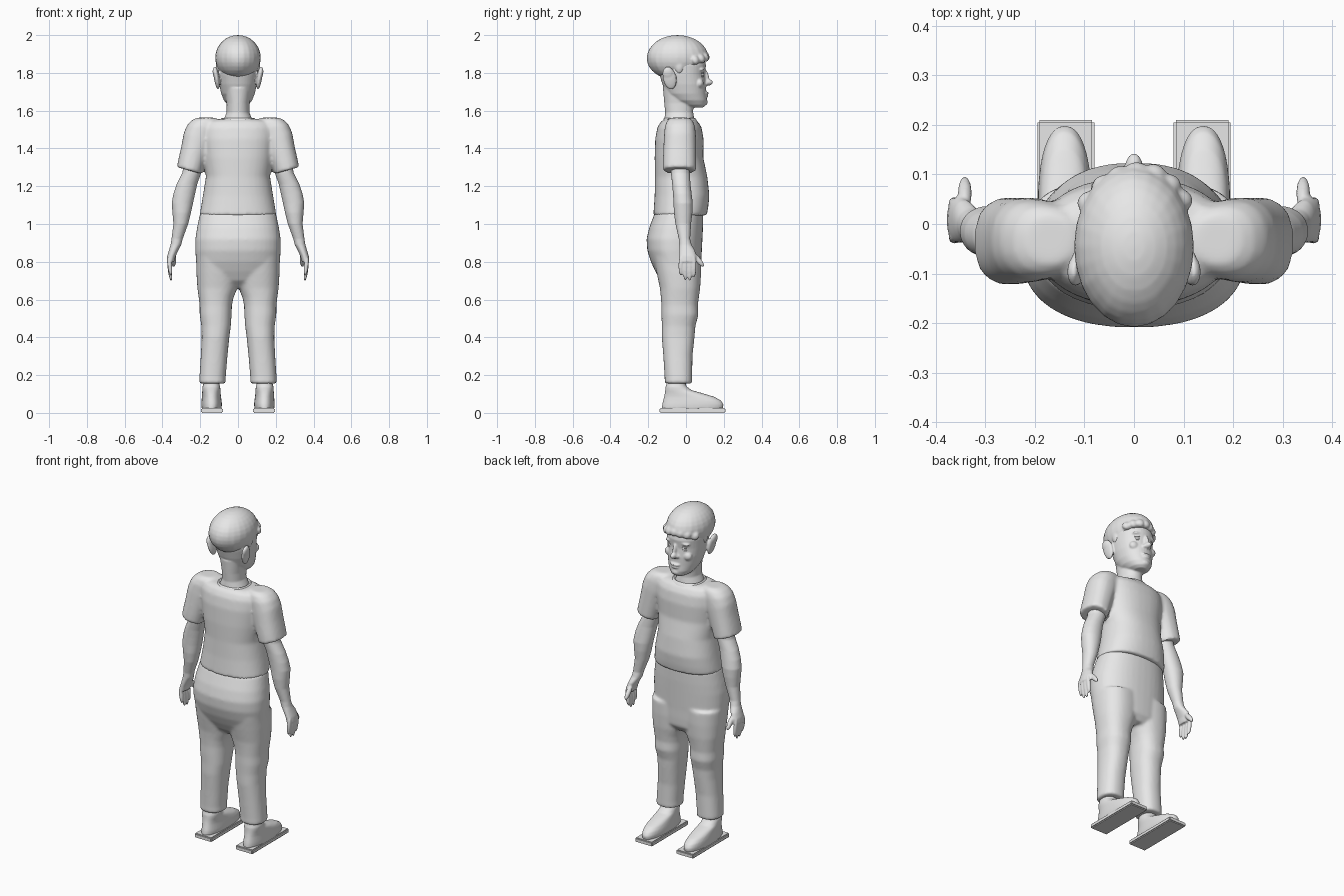
import bpy, bmesh, math
from mathutils import Matrix, Vector, Euler

clay = bpy.data.materials.new("light_grey")
clay.diffuse_color = (0.8, 0.8, 0.8, 1)


def loft(bm, rings, side=1, n=40, power=2.3):
    """Stack of rounded rings: (z, x0, x1, y0, y1, optional slope in x)."""
    loops = []
    for z, x0, x1, y0, y1, *slope in rings:
        k = slope[0] if slope else 0
        loop = []
        for i in range(n):
            a = math.tau * i / n
            c, s = math.cos(a), math.sin(a)
            dx = math.copysign(abs(c) ** (2 / power), c) * (x1 - x0) / 2
            dy = math.copysign(abs(s) ** (2 / power), s) * (y1 - y0) / 2
            loop.append(bm.verts.new((side * ((x0 + x1) / 2 + dx), (y0 + y1) / 2 + dy, z + k * dx)))
        loops.append(loop)
    for a, b in zip(loops, loops[1:]):
        for i in range(n):
            j = (i + 1) % n
            bm.faces.new((a[i], a[j], b[j], b[i]))
    bm.faces.new(loops[0][::-1])
    bm.faces.new(loops[-1])


def ball(bm, loc, radii, rot=(0, 0, 0)):
    m = Matrix.LocRotScale(Vector(loc), Euler([math.radians(r) for r in rot]), Vector(radii))
    return bmesh.ops.create_uvsphere(bm, u_segments=24, v_segments=16, radius=1, matrix=m)["verts"]


def finish(name, bm, voxel=0, smooth=0, mirror=False, angle=50):
    """Make the object, fuse its overlapping pieces and mirror it."""
    bmesh.ops.recalc_face_normals(bm, faces=bm.faces)
    me = bpy.data.meshes.new(name)
    bm.to_mesh(me)
    bm.free()
    me.materials.append(clay)
    ob = bpy.data.objects.new(name, me)
    bpy.context.collection.objects.link(ob)
    bpy.ops.object.select_all(action='DESELECT')
    ob.select_set(True)
    bpy.context.view_layer.objects.active = ob
    if voxel:
        r = ob.modifiers.new("fuse", 'REMESH')
        r.mode = 'VOXEL'
        r.voxel_size = voxel
        s = ob.modifiers.new("soften", 'SMOOTH')
        s.factor, s.iterations = 0.5, smooth
    if mirror:
        ob.modifiers.new("mirror", 'MIRROR').use_mirror_merge = False
    for m in list(ob.modifiers):
        bpy.ops.object.modifier_apply(modifier=m.name)
    bpy.ops.object.shade_smooth_by_angle(angle=math.radians(angle))
    return ob


# Shirt: body and two sleeves
bm = bmesh.new()
loft(bm, [(1.045, -.203, .203, -.173, .11), (1.09, -.196, .196, -.17, .118),
          (1.15, -.186, .186, -.166, .124), (1.25, -.17, .17, -.164, .113),
          (1.35, -.182, .182, -.166, .092), (1.45, -.195, .195, -.163, .093),
          (1.51, -.195, .195, -.152, .083), (1.54, -.18, .18, -.135, .065),
          (1.555, -.13, .13, -.115, .045)])
for s in (1, -1):
    loft(bm, [(1.283, .192, .324, -.122, .053, .28), (1.33, .178, .314, -.122, .053, .28),
              (1.39, .16, .3, -.12, .053, .3), (1.46, .135, .287, -.117, .053, .3),
              (1.515, .12, .268, -.112, .048, .15), (1.548, .11, .244, -.1, .036, .03),
              (1.563, .12, .215, -.08, .016)], s)
finish("shirt", bm, .01, 5)

# Trousers: hips and two legs
bm = bmesh.new()
loft(bm, [(.66, -.1, .1, -.09, .05), (.7, -.19, .19, -.135, .077), (.75, -.215, .215, -.163, .08),
          (.8, -.222, .222, -.186, .081), (.86, -.226, .226, -.205, .084),
          (.92, -.226, .226, -.209, .087), (.98, -.217, .217, -.195, .09),
          (1.06, -.2, .2, -.165, .092)])
for s in (1, -1):
    loft(bm, [(.155, .064, .206, -.113, .033), (.19, .065, .204, -.113, .033),
              (.3, .056, .197, -.12, .034), (.4, .046, .192, -.128, .045),
              (.46, .038, .194, -.128, .05), (.52, .034, .203, -.13, .066),
              (.57, .032, .203, -.13, .063), (.61, .024, .208, -.133, .068),
              (.66, .004, .215, -.138, .075), (.74, -.01, .22, -.155, .08),
              (.82, -.01, .222, -.17, .08)], s)
finish("trousers", bm, .009, 5)

# Bare arm with hand, fingers and thumb
bm = bmesh.new()
loft(bm, [(.8, .338, .378, -.036, .052), (.83, .33, .375, -.038, .055),
          (.86, .316, .366, -.038, .048), (.89, .3, .357, -.037, .03),
          (.92, .293, .352, -.038, .022), (1.0, .264, .342, -.056, .027),
          (1.06, .249, .347, -.064, .034), (1.11, .238, .351, -.066, .036),
          (1.16, .227, .342, -.069, .03), (1.21, .216, .325, -.073, .024),
          (1.27, .195, .295, -.08, .02), (1.36, .19, .28, -.08, .02)], n=32, power=2.1)
for y, tip in ((-.027, .725), (-.004, .7), (.02, .697), (.042, .717)):
    ball(bm, (.361, y, (.83 + tip) / 2), (.0115, .013, (.83 - tip) / 2), (0, 6, 0))
ball(bm, (.341, .062, .812), (.014, .015, .05), (40, 0, 0))
finish("arm", bm, .005, 3, mirror=True)

# Shoe upper
bm = bmesh.new()
loft(bm, [(.02, .088, .192, -.128, .195), (.045, .085, .194, -.126, .199),
          (.065, .087, .193, -.121, .186), (.085, .09, .191, -.116, .15),
          (.105, .092, .19, -.112, .085), (.12, .093, .189, -.11, .03),
          (.14, .094, .188, -.108, .003), (.146, .098, .184, -.104, 0),
          (.18, .099, .183, -.1, -.003)])
finish("shoe", bm, .006, 3, mirror=True)

# Flat sole
bm = bmesh.new()
bmesh.ops.create_cube(bm, size=1, matrix=Matrix.LocRotScale(
    Vector((.1375, .035, .013)), None, Vector((.115, .35, .026))))
bmesh.ops.bevel(bm, geom=bm.edges[:], offset=.005, segments=2, affect='EDGES')
finish("sole", bm, mirror=True)

# Head with neck, face and ears
bm = bmesh.new()
loft(bm, [(1.51, -.1, .1, -.125, .06), (1.55, -.078, .078, -.115, .045),
          (1.59, -.06, .06, -.11, .038), (1.64, -.06, .06, -.115, .04),
          (1.72, -.07, .07, -.122, .03)], power=2.1)
loft(bm, [(1.617, -.032, .032, .015, .09), (1.63, -.055, .055, -.03, .106),
          (1.655, -.075, .075, -.075, .111), (1.69, -.089, .089, -.105, .107),
          (1.74, -.1, .1, -.125, .106), (1.79, -.106, .106, -.14, .1),
          (1.84, -.109, .109, -.15, .106), (1.89, -.1, .1, -.15, .095),
          (1.94, -.07, .07, -.11, .05)], power=2.15)
ball(bm, (0, .113, 1.75), (.018, .03, .018))                # nose tip
ball(bm, (0, .104, 1.78), (.012, .018, .043), (14, 0, 0))   # nose bridge
ball(bm, (0, .103, 1.693), (.032, .018, .008))              # upper lip
ball(bm, (0, .101, 1.677), (.027, .017, .008))              # lower lip
ball(bm, (0, .095, 1.645), (.028, .02, .018))               # chin
for s in (1, -1):
    ball(bm, (s * .015, .104, 1.744), (.012, .016, .011))           # nostril wing
    ball(bm, (s * .045, .08, 1.822), (.034, .019, .009), (0, s * 8, 0))  # brow
    ball(bm, (s * .058, .072, 1.745), (.03, .022, .026))            # cheek
    ball(bm, (s * .113, -.087, 1.773), (.014, .036, .062), (12, s * 8, 0))  # ear
    ball(bm, (s * .118, -.095, 1.795), (.015, .03, .036), (12, s * 12, 0))
finish("head", bm, .005, 3)

# Eyes with lids
bm = bmesh.new()
for s in (1, -1):
    ball(bm, (s * .042, .078, 1.791), (.019, .0165, .011))
    ball(bm, (s * .042, .078, 1.801), (.023, .0175, .005), (0, s * 6, 0))
    ball(bm, (s * .042, .078, 1.781), (.021, .0155, .004))
finish("eyes", bm)

# Hair cap cut along a sloping hairline, with lumpy locks
bm = bmesh.new()
cap = ball(bm, (0, -.045, 1.88), (.121, .163, .12))
for v in cap:
    a = math.atan2(v.co.y + .045, v.co.x)
    v.co.xy *= 1 + .008 * math.sin(9 * a) * math.sin(30 * v.co.z)
bmesh.ops.bisect_plane(bm, geom=bm.verts[:] + bm.edges[:] + bm.faces[:], clear_inner=True,
                       plane_co=(0, -.14, 1.768), plane_no=(0, -.37, .93))
bmesh.ops.holes_fill(bm, edges=[e for e in bm.edges if e.is_boundary])
# Fringe tufts and sideburns
for x, y, z, tilt in ((-.09, .045, 1.868, 20), (-.06, .078, 1.878, 15), (-.028, .096, 1.885, 8),
                      (.005, .104, 1.888, -5), (.04, .1, 1.883, -10), (.07, .08, 1.876, -20),
                      (.094, .05, 1.868, -25)):
    ball(bm, (x, y, z), (.025, .02, .026), (25, tilt, -x * 400))
for s in (1, -1):
    ball(bm, (s * .104, -.035, 1.83), (.012, .022, .035), (0, s * 5, 0))
finish("hair", bm, .006, 3)

# Thin shirt collar
bm = bmesh.new()
loft(bm, [(1.54, -.1, .1, -.125, .062), (1.558, -.09, .09, -.118, .052),
          (1.561, -.084, .084, -.114, .047), (1.55, -.07, .07, -.1, .035)])
finish("collar", bm)
